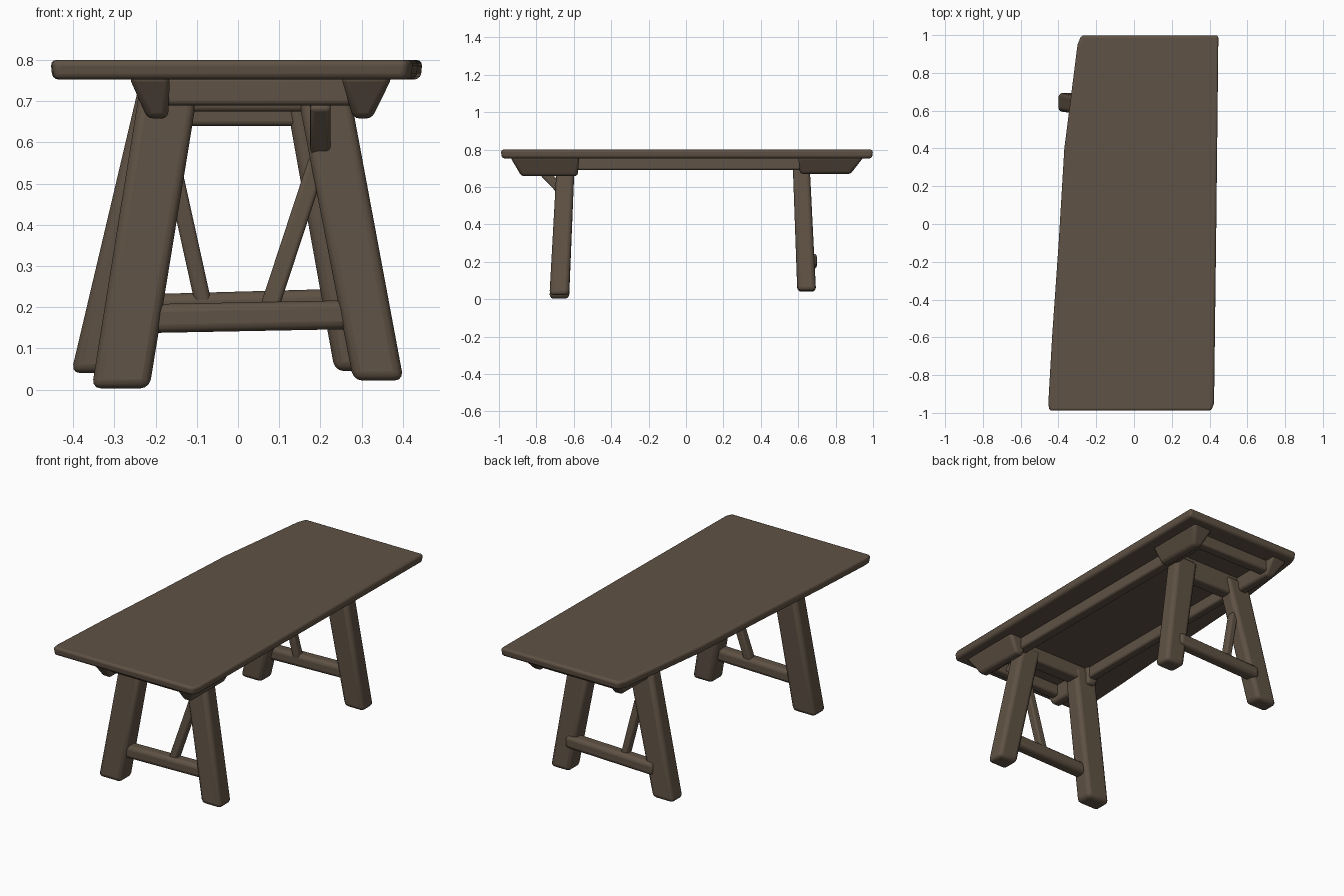
import bpy
import bmesh
from mathutils import Vector

if "Cube" in bpy.data.objects:
    bpy.data.objects.remove(bpy.data.objects["Cube"], do_unlink=True)

wood = bpy.data.materials.new("dark_brown_wood")
wood.use_nodes = True
COLOR = (0.115, 0.084, 0.058, 1)
wood.diffuse_color = COLOR
wood.node_tree.nodes["Principled BSDF"].inputs["Base Color"].default_value = COLOR


def loft(name, lower, upper, bevel):
    """Solid between two matching loops, with softened edges."""
    bm = bmesh.new()
    a = [bm.verts.new(p) for p in lower]
    b = [bm.verts.new(p) for p in upper]
    n = len(a)
    bm.faces.new(a[::-1])
    bm.faces.new(b)
    for i in range(n):
        j = (i + 1) % n
        bm.faces.new((a[i], a[j], b[j], b[i]))
    bmesh.ops.recalc_face_normals(bm, faces=bm.faces)
    mesh = bpy.data.meshes.new(name)
    bm.to_mesh(mesh)
    bm.free()
    mesh.materials.append(wood)
    obj = bpy.data.objects.new(name, mesh)
    bpy.context.collection.objects.link(obj)
    mod = obj.modifiers.new("soft_edges", 'BEVEL')
    mod.width = bevel
    mod.segments = 3
    mod.limit_method = 'ANGLE'
    bpy.ops.object.select_all(action='DESELECT')
    obj.select_set(True)
    bpy.context.view_layer.objects.active = obj
    bpy.ops.object.shade_smooth_by_angle(angle=0.7)
    return obj


def rect(x0, x1, y0, y1, z):
    return [(x0, y0, z), (x1, y0, z), (x1, y1, z), (x0, y1, z)]


def block(name, x, y, z, bevel=0.012, taper=(0, 0, 0, 0)):
    """Box whose bottom is pulled in on -x, +x, -y, +y by taper."""
    l, r, f, k = taper
    return loft(name, rect(x[0] + l, x[1] - r, y[0] + f, y[1] - k, z[0]),
                rect(*x, *y, z[1]), bevel)


def bar(name, start, end, width, depth, bevel=0.01):
    """Straight bar between two points, width across and depth along y."""
    start, end = Vector(start), Vector(end)
    side = (end - start).cross(Vector((0, 1, 0))).normalized() * width / 2
    deep = side.cross(end - start).normalized() * depth / 2
    ring = [-side - deep, side - deep, side + deep, -side + deep]
    return loft(name, [start + p for p in ring], [end + p for p in ring], bevel)


# Tabletop with a slanted, bowed right edge and tapered rim
outline = [(-0.45, -0.99), (0.41, -0.99), (0.425, -0.95), (0.437, 0),
           (0.448, 1), (-0.28, 1), (-0.30, 0.95), (-0.37, 0.4), (-0.40, -0.1),
           (-0.435, -0.6), (-0.455, -0.95)]
loft("tabletop", [(x * 0.99, y * 0.995, 0.753) for x, y in outline],
     [(x, y, 0.80) for x, y in outline], 0.014)

# Splayed legs
loft("front_right_leg", rect(-0.355, -0.215, -0.73, -0.625, 0.003),
     rect(-0.237, -0.095, -0.69, -0.595, 0.74), 0.022)
loft("front_left_leg", rect(0.28, 0.402, -0.73, -0.625, 0.022),
     rect(0.14, 0.268, -0.69, -0.595, 0.74), 0.022)
loft("back_right_leg", rect(-0.405, -0.275, 0.595, 0.695, 0.04),
     rect(-0.24, -0.09, 0.57, 0.66, 0.74), 0.022)
loft("back_left_leg", rect(0.235, 0.355, 0.595, 0.695, 0.045),
     rect(0.11, 0.25, 0.57, 0.66, 0.74), 0.022)

# Stretchers between the legs
bar("front_stretcher", (-0.24, -0.675, 0.172), (0.28, -0.675, 0.182), 0.07, 0.07, 0.02)
bar("back_stretcher", (-0.28, 0.665, 0.195), (0.26, 0.665, 0.21), 0.07, 0.07, 0.02)

# Diagonal braces
bar("front_brace", (0.07, -0.67, 0.18), (0.195, -0.655, 0.56), 0.045, 0.045)
bar("back_brace", (-0.08, 0.655, 0.19), (-0.155, 0.63, 0.53), 0.04, 0.045)
bar("front_knee_brace", (0.20, -0.665, 0.58), (0.20, -0.78, 0.70), 0.05, 0.05)

# Cross beams over each pair of legs
block("front_cross_beam", (-0.2, 0.26), (-0.68, -0.60), (0.675, 0.76))
block("back_cross_beam", (-0.2, 0.22), (0.58, 0.65), (0.64, 0.76))

# Long side rails and end aprons
block("right_rail", (-0.225, -0.175), (-0.86, 0.86), (0.69, 0.76))
block("left_rail", (0.24, 0.30), (-0.86, 0.86), (0.69, 0.76))
block("front_apron", (-0.2, 0.28), (-0.88, -0.83), (0.69, 0.76))
block("back_apron", (-0.2, 0.28), (0.83, 0.89), (0.69, 0.76))

# Tapered corner blocks at the rail ends
for end, y, z, f, k in (("front", (-0.94, -0.57), 0.658, 0.06, 0.01),
                        ("back", (0.60, 0.95), 0.67, 0.01, 0.07)):
    block(end + "_right_corner_block", (-0.265, -0.165), y, (z, 0.76), 0.015,
          (0.045, 0.005, f, k))
    block(end + "_left_corner_block", (0.25, 0.375), y, (z, 0.76), 0.015,
          (0.03, 0.05, f, k))
